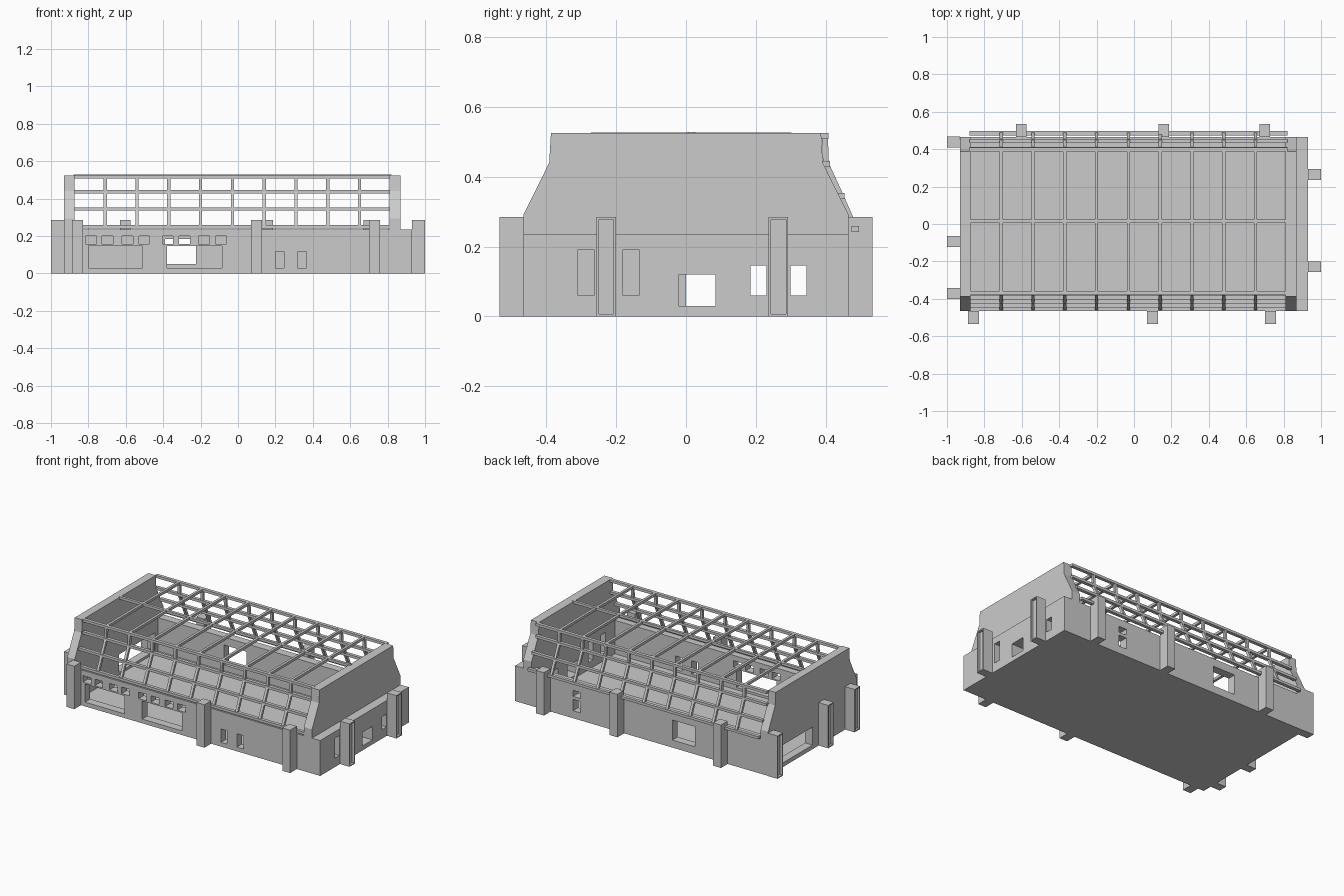
import bpy, bmesh
from mathutils import Vector, Matrix

if "Cube" in bpy.data.objects:
    bpy.data.objects.remove(bpy.data.objects["Cube"])


def finish(bm, name):
    bmesh.ops.recalc_face_normals(bm, faces=bm.faces)
    me = bpy.data.meshes.new(name)
    bm.to_mesh(me)
    bm.free()
    ob = bpy.data.objects.new(name, me)
    bpy.context.collection.objects.link(ob)
    return ob


def add_box(bm, x0, x1, y0, y1, z0, z1):
    m = Matrix.Translation(((x0 + x1) / 2, (y0 + y1) / 2, (z0 + z1) / 2)) @ \
        Matrix.Diagonal((x1 - x0, y1 - y0, z1 - z0, 1))
    return bmesh.ops.create_cube(bm, size=1, matrix=m)["verts"]


def boxes(name, items):
    bm = bmesh.new()
    for b in items:
        add_box(bm, *b)
    return finish(bm, name)


def add_beam(bm, p, q, w, h):
    p, q = Vector(p), Vector(q)
    d = q - p
    side = Vector((1, 0, 0)) if abs(d.x) < 1e-6 else Vector((0, 1, 0))
    z = d.normalized()
    rot = Matrix((side, z.cross(side), z)).transposed().to_4x4()
    m = Matrix.Translation((p + q) / 2) @ rot @ Matrix.Diagonal((w, h, d.length, 1))
    bmesh.ops.create_cube(bm, size=1, matrix=m)


def cut(ob, cutter):
    mod = ob.modifiers.new("cut", 'BOOLEAN')
    mod.operation, mod.solver, mod.object = 'DIFFERENCE', 'EXACT', cutter
    bpy.context.view_layer.objects.active = ob
    bpy.ops.object.modifier_apply(modifier=mod.name)
    bpy.data.objects.remove(cutter)


# Lower hall: open-topped box with a floor
X, Y, H = 0.93, 0.465, 0.235
walls = boxes("lower_walls", [(-X, X, -Y, Y, 0, H)])
cut(walls, boxes("cavity", [(-0.875, 0.81, -0.41, 0.41, 0.012, 0.5)]))

# Door and window openings
F, B, R, L = (-0.5, -0.38), (0.38, 0.5), (0.78, 0.96), (-0.96, -0.85)
holes = [(x, x + 0.058, *F, 0.157, 0.2) for x in
         (-0.815, -0.727, -0.62, -0.53, -0.405, -0.315, -0.21, -0.12)]
holes += [(-0.80, -0.51, *F, 0.028, 0.148), (-0.38, -0.085, *F, 0.028, 0.148)]
holes += [(0.20, 0.245, *F, 0.028, 0.117), (0.317, 0.365, *F, 0.028, 0.117)]
holes += [(-0.39, -0.225, *B, 0.05, 0.183),
          (0.45, 0.505, *B, 0.05, 0.125), (0.45, 0.505, *B, 0.145, 0.185)]
holes += [(*R, y, y + 0.046, 0.06, 0.192) for y in (-0.31, -0.18)]
holes += [(*R, y, y + 0.046, 0.06, 0.145) for y in (0.185, 0.3)]
holes += [(*R, -0.02, 0.085, 0.03, 0.12), (*L, 0.0, 0.38, 0.028, 0.147)]
cut(walls, boxes("openings", holes))

# Gable end walls with sloping shoulders
half = [(Y, H), (Y, 0.293), (0.392, 0.44), (0.387, 0.525)]
profile = half + [(-y, z) for y, z in reversed(half)]
for name, x0, x1 in (("left_gable", -0.93, -0.875), ("right_gable", 0.81, 0.87)):
    bm = bmesh.new()
    f = bm.faces.new([bm.verts.new((x0, y, z)) for y, z in profile])
    ext = bmesh.ops.extrude_face_region(bm, geom=[f])["geom"]
    bmesh.ops.translate(bm, vec=(x1 - x0, 0, 0),
                        verts=[v for v in ext if isinstance(v, bmesh.types.BMVert)])
    finish(bm, name)

# Buttresses around the outside; the end ones have a recessed outer panel
P = 0.285
posts = [(x, x + 0.058, -0.535, -Y, 0, P) for x in (-0.887, 0.07, 0.70)]
posts += [(x, x + 0.058, Y, 0.535, 0, P) for x in (-0.632, 0.13, 0.67)]
boxes("side_buttresses", posts)
ends = [(-1, y) for y in (0.41, -0.122, -0.40)] + [(1, y) for y in (0.236, -0.257)]
bm = bmesh.new()
for s, y in ends:
    vs = add_box(bm, min(s, s * X), max(s, s * X), y, y + 0.057, 0, P)
    bm.normal_update()
    face = next(f for f in vs[0].link_faces[:] + vs[-1].link_faces[:]
                if f.normal.x * s > 0.9)
    bmesh.ops.inset_individual(bm, faces=[face], thickness=0.01)
    inner = bmesh.ops.extrude_discrete_faces(bm, faces=[face])["faces"][0]
    bmesh.ops.translate(bm, verts=inner.verts[:], vec=(-0.015 * s, 0, 0))
finish(bm, "end_buttresses")

# Roof frame: bent ribs, mirrored about its centre line
C = 0.015
side = [(0.475, 0.25), (0.433, 0.345), (0.391, 0.437), (0.388, 0.517)]
bm = bmesh.new()
for i in range(9):
    x = -0.71 + 0.17 * i
    for s in (-1, 1):
        pts = [(x, C + s * (y - 0.005), z) for y, z in side] + [(x, C, 0.519)]
        for a, b in zip(pts, pts[1:]):
            add_beam(bm, a, b, 0.017, 0.017)
finish(bm, "roof_ribs")

# Long purlins at every bend plus the ridge beam
bm = bmesh.new()
for s in (-1, 1):
    for y, z in side:
        yy = C + s * (y - 0.005)
        add_beam(bm, (-0.88, yy, z), (0.82, yy, z), 0.022, 0.017)
add_beam(bm, (-0.88, C, 0.52), (0.82, C, 0.52), 0.018, 0.017)
finish(bm, "roof_purlins")
